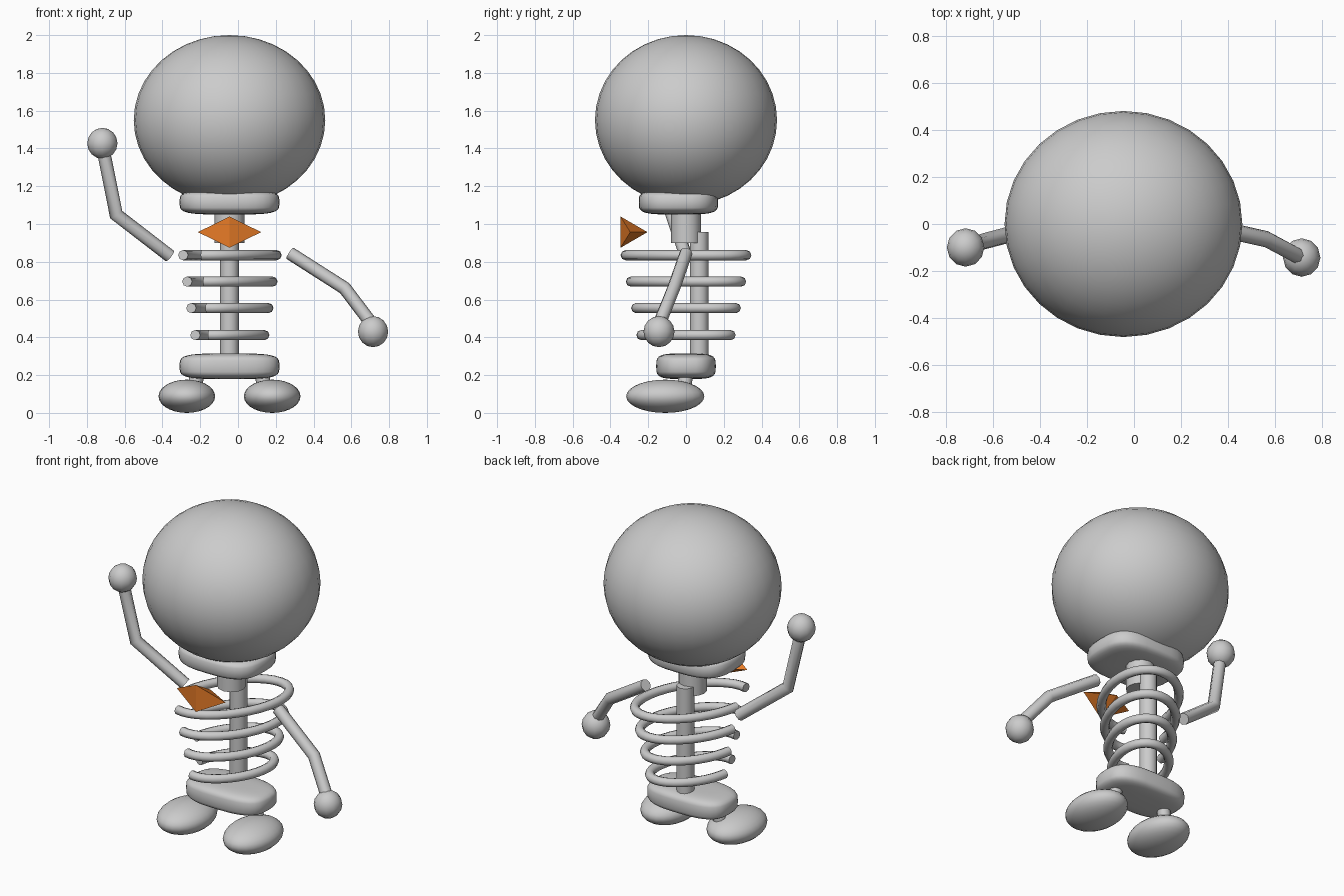
import bpy, bmesh, math
from mathutils import Vector

if "Cube" in bpy.data.objects:
    bpy.data.objects.remove(bpy.data.objects["Cube"])

CX = -0.045  # body axis


def add_object(name, bm, smooth=True):
    bmesh.ops.recalc_face_normals(bm, faces=bm.faces)
    mesh = bpy.data.meshes.new(name)
    bm.to_mesh(mesh)
    bm.free()
    ob = bpy.data.objects.new(name, mesh)
    bpy.context.collection.objects.link(ob)
    if smooth:
        bpy.ops.object.select_all(action='DESELECT')
        ob.select_set(True)
        bpy.context.view_layer.objects.active = ob
        bpy.ops.object.shade_smooth_by_angle(angle=math.radians(50))
    return ob


def ellipsoid(name, center, size, segments=24, rings=16):
    bm = bmesh.new()
    bmesh.ops.create_uvsphere(bm, u_segments=segments, v_segments=rings, radius=1)
    for v in bm.verts:
        v.co = Vector(c + s * p for c, s, p in zip(center, size, v.co))
    return add_object(name, bm)


def soft_slab(name, center, size):
    """Rounded box: a sphere pushed out towards its bounding box."""
    bm = bmesh.new()
    bmesh.ops.create_uvsphere(bm, u_segments=32, v_segments=16, radius=1)
    for v in bm.verts:
        around = math.atan2(v.co.y, v.co.x)
        up = math.asin(max(-1, min(1, v.co.z)))
        power = lambda a, e: math.copysign(abs(a) ** e, a)
        flat = power(max(0, math.cos(up)), 0.5)
        shape = (flat * power(math.cos(around), 0.67),
                 flat * power(math.sin(around), 0.67),
                 power(math.sin(up), 0.5))
        v.co = Vector(c + s * p for c, s, p in zip(center, size, shape))
    return add_object(name, bm)


def tube(name, points, radius, sides=8):
    """Capped tube with mitred joints along a path."""
    bm = bmesh.new()
    pts = [Vector(p) for p in points]
    loops = []
    for i, p in enumerate(pts):
        before = (p - pts[i - 1]).normalized() if i else (pts[1] - p).normalized()
        after = (pts[i + 1] - p).normalized() if i < len(pts) - 1 else before
        along = (before + after).normalized()
        ref = Vector((0, 0, 1)) if abs(pts[-1].z - pts[0].z) < 0.01 else Vector((0, 1, 0))
        side = along.cross(ref).normalized()
        up = side.cross(along)
        widen = 1 / max(0.5, along.dot(before))
        ring = []
        for k in range(sides):
            a = math.tau * k / sides
            ring.append(bm.verts.new(p + radius * (widen * math.cos(a) * side + math.sin(a) * up)))
        loops.append(ring)
    for r0, r1 in zip(loops, loops[1:]):
        for k in range(sides):
            n = (k + 1) % sides
            bm.faces.new((r0[k], r0[n], r1[n], r1[k]))
    bm.faces.new(loops[0])
    bm.faces.new(loops[-1])
    return add_object(name, bm)


# Head and neck
ellipsoid("skull", (CX, 0, 1.55), (0.507, 0.482, 0.45), 32, 20)
soft_slab("jaw", (CX, -0.04, 1.115), (0.265, 0.21, 0.065))
tube("neck", [(CX, 0, 0.9), (CX, 0, 1.12)], 0.08, 12)

# Trunk
tube("spine", [(CX, 0.07, 0.24), (CX, 0.07, 0.957)], 0.05, 12)
soft_slab("pelvis", (CX, 0, 0.247), (0.265, 0.158, 0.068))

# Open oval ribs, long axis turned, gap at front left
turn = math.radians(61)
for i, z in enumerate((0.835, 0.695, 0.555, 0.412)):
    scale = 1 - 0.087 * i
    path = []
    for k in range(29):
        t = math.radians(186 + (482 - 186) * k / 28)
        x, y = 0.346 * scale * math.cos(t), 0.211 * scale * math.sin(t)
        path.append((CX + x * math.cos(turn) - y * math.sin(turn),
                     x * math.sin(turn) + y * math.cos(turn), z))
    tube(f"rib_{i + 1}", path, 0.027, 8)

# Arms and hands
tube("raised_arm", [(-0.36, 0, 0.83), (-0.645, -0.075, 1.05), (-0.715, -0.1, 1.4)], 0.035)
tube("lowered_arm", [(0.275, 0, 0.845), (0.565, -0.065, 0.66), (0.705, -0.14, 0.475)], 0.035)
ellipsoid("raised_hand", (-0.718, -0.1, 1.427), (0.08, 0.082, 0.082), 12, 8)
ellipsoid("lowered_hand", (0.715, -0.143, 0.43), (0.08, 0.082, 0.082), 12, 8)

# Legs and feet
for side, s in (("left", -1), ("right", 1)):
    ellipsoid(side + "_foot", (CX + s * 0.226, -0.11, 0.088), (0.15, 0.207, 0.088), 24, 14)
    tube(side + "_leg", [(CX + s * 0.19, -0.01, 0.1), (CX + s * 0.165, 0, 0.24)], 0.038)

# Orange collar ornament: faceted wedge
bm = bmesh.new()
for co in ((CX, -0.347, 1.04), (CX, -0.347, 0.874), (CX - 0.167, -0.295, 0.957),
           (CX + 0.167, -0.295, 0.957), (CX, -0.204, 0.957)):
    bm.verts.new(co)
bmesh.ops.convex_hull(bm, input=bm.verts)
bow = add_object("neck_bow", bm, smooth=False)
orange = bpy.data.materials.new("orange")
orange.diffuse_color = (0.8, 0.2, 0.02, 1)
orange.use_nodes = True
orange.node_tree.nodes["Principled BSDF"].inputs["Base Color"].default_value = orange.diffuse_color
bow.data.materials.append(orange)
